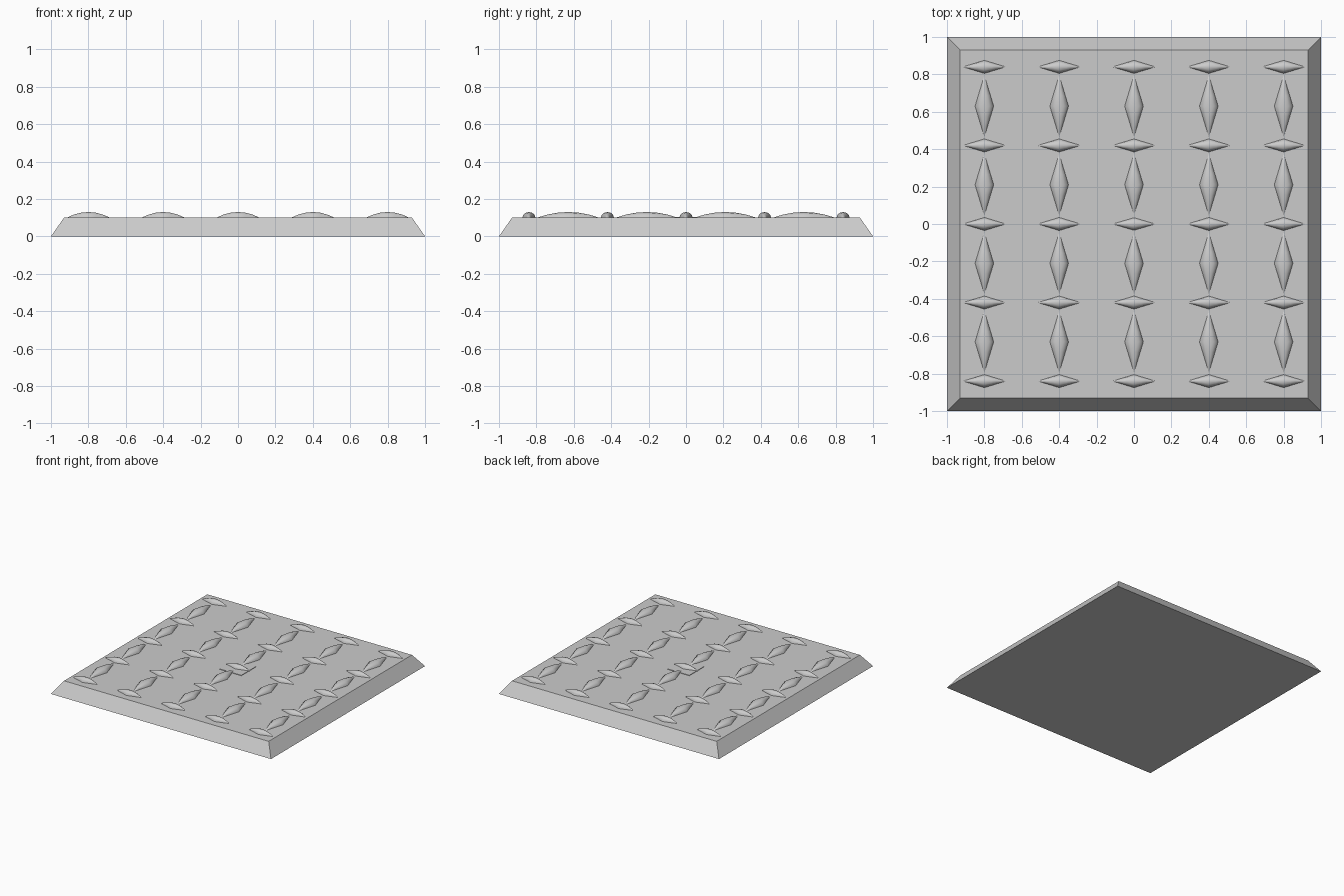
import bpy, bmesh
from math import sin, cos, pi

if "Cube" in bpy.data.objects:
    bpy.data.objects.remove(bpy.data.objects["Cube"])

TOP = 0.10


def finish(name, bm):
    bmesh.ops.recalc_face_normals(bm, faces=bm.faces)
    mesh = bpy.data.meshes.new(name)
    bm.to_mesh(mesh)
    bm.free()
    obj = bpy.data.objects.new(name, mesh)
    bpy.context.collection.objects.link(obj)
    return obj


def block(name, bottom, top, z0, z1):
    """Square block whose top can be narrower than its bottom."""
    bm = bmesh.new()
    bmesh.ops.create_cube(bm, size=2)
    for v in bm.verts:
        s, z = (top, z1) if v.co.z > 0 else (bottom, z0)
        v.co = (v.co.x * s, v.co.y * s, z)
    return finish(name, bm)


def stud_mesh(name, half_len, half_wid, height, along_y, steps=3, segs=6):
    """Raised tread lug: diamond plan, rounded section, arched crest."""
    bm = bmesh.new()

    def vert(l, w, z):
        return bm.verts.new((-w, l, z) if along_y else (l, w, z))

    rings = []
    for i in range(-steps + 1, steps):
        t = i / steps
        w, h = half_wid * (1 - abs(t)), height * (1 - t * t)
        rings.append([vert(t * half_len, w * cos(pi * k / segs), h * sin(pi * k / segs))
                      for k in range(segs + 1)])
    for a, b in zip(rings, rings[1:]):
        for k in range(segs):
            bm.faces.new((a[k], a[k + 1], b[k + 1], b[k]))
    for ring, l in ((rings[0], -half_len), (rings[-1], half_len)):
        tip = vert(l, 0, 0)
        for k in range(segs):
            bm.faces.new((ring[k], ring[k + 1], tip))
    bmesh.ops.recalc_face_normals(bm, faces=bm.faces)
    # make the open shell face upwards
    if sum(f.normal.z for f in bm.faces) < 0:
        bmesh.ops.reverse_faces(bm, faces=bm.faces)
    for f in bm.faces:
        f.smooth = True
    mesh = bpy.data.meshes.new(name)
    bm.to_mesh(mesh)
    bm.free()
    return mesh


def place(name, mesh, ys):
    for i in range(-2, 3):
        for y in ys:
            obj = bpy.data.objects.new(name, mesh)
            obj.location = (i * 0.4, y, TOP)
            bpy.context.collection.objects.link(obj)


# Bevelled floor plate and the small square pad in its middle
block("floor_plate", 1.0, 0.93, 0.0, TOP)
block("centre_pad", 0.1, 0.1, TOP - 0.02, TOP + 0.004)

# Rows of crosswise and lengthwise tread lugs
place("cross_lug", stud_mesh("cross_lug", 0.115, 0.035, 0.03, False),
      [-0.84, -0.42, 0.0, 0.42, 0.84])
place("long_lug", stud_mesh("long_lug", 0.165, 0.05, 0.03, True),
      [-0.63, -0.21, 0.21, 0.63])
